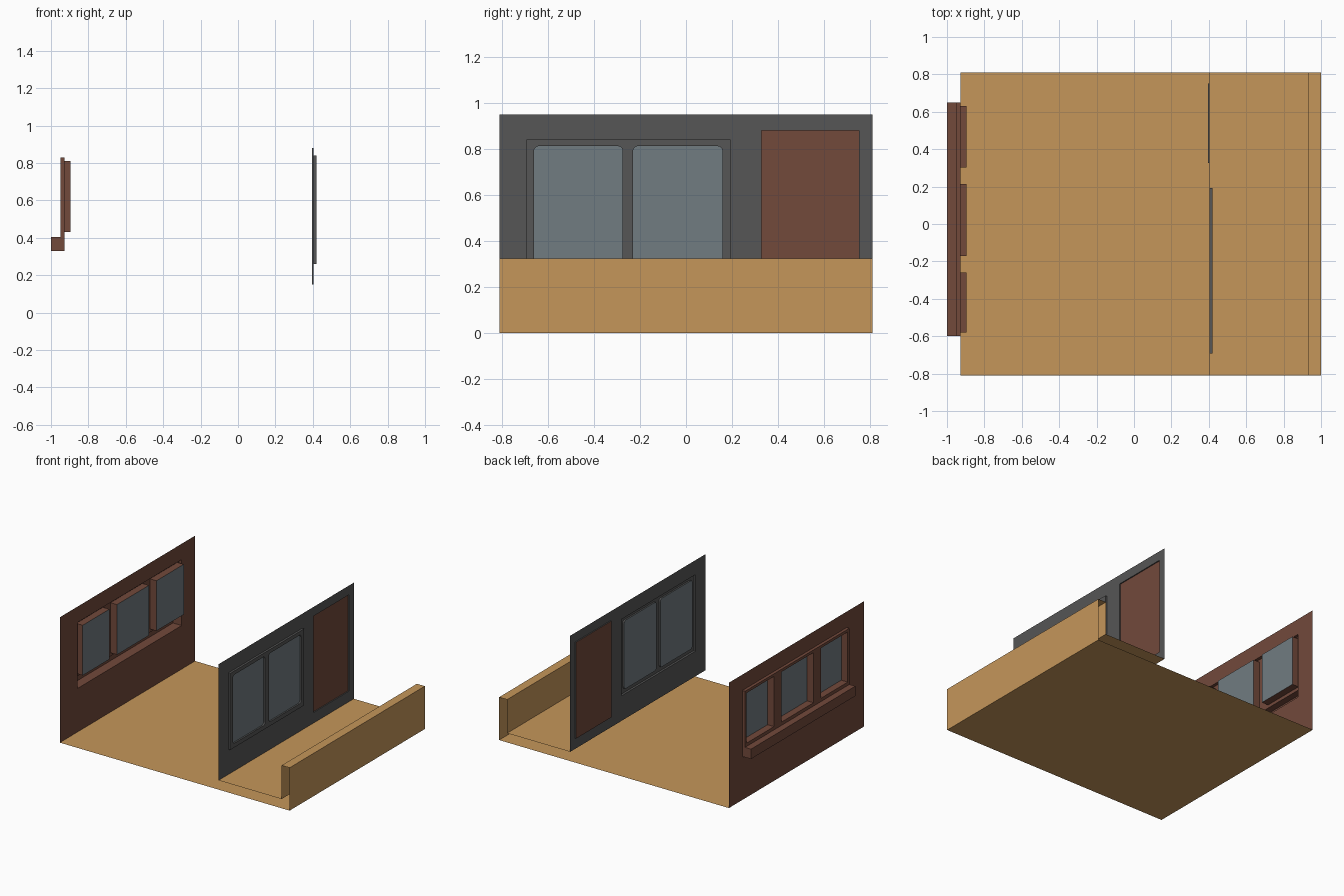
import bpy, bmesh, math

if "Cube" in bpy.data.objects:
    bpy.data.objects.remove(bpy.data.objects["Cube"])


def material(name, rgb):
    m = bpy.data.materials.new(name)
    m.diffuse_color = (*rgb, 1)
    m.use_nodes = True
    m.node_tree.nodes["Principled BSDF"].inputs["Base Color"].default_value = m.diffuse_color
    return m


TAN = material("tan", (0.56, 0.305, 0.102))
BROWN = material("red brown", (0.17, 0.067, 0.044))
GREY = material("dark grey", (0.092, 0.092, 0.092))
GLASS = material("blue grey glass", (0.165, 0.2, 0.22))


def rect(y0, y1, z0, z1, r=0.0):
    """Anticlockwise loop in the y-z plane, with optional rounded corners."""
    if not r:
        return [(y0, z0), (y1, z0), (y1, z1), (y0, z1)]
    pts = []
    for cy, cz, start in ((y1 - r, z0 + r, -90), (y1 - r, z1 - r, 0),
                          (y0 + r, z1 - r, 90), (y0 + r, z0 + r, 180)):
        for i in range(4):
            a = math.radians(start + 30 * i)
            pts.append((cy + r * math.cos(a), cz + r * math.sin(a)))
    return pts


def sheet(bm, x, outer, holes=(), facing=1):
    """Flat upright sheet at x with cut openings."""
    edges = []
    for loop in (outer, *holes):
        vs = [bm.verts.new((x, y, z)) for y, z in loop]
        edges += [bm.edges.new((vs[i - 1], vs[i])) for i in range(len(vs))]
    out = bmesh.ops.triangle_fill(bm, edges=edges, use_beauty=True, use_dissolve=False)
    for f in out["geom"]:
        if isinstance(f, bmesh.types.BMFace):
            f.normal_update()
            if f.normal.x * facing < 0:
                f.normal_flip()


def tube(bm, x0, x1, loop, sides=None):
    """Side faces joining the loop at x0 to the loop at x1."""
    n = len(loop)
    for i in (range(n) if sides is None else sides):
        a, b = loop[i], loop[(i + 1) % n]
        bm.faces.new([bm.verts.new(p) for p in
                      ((x0, *a), (x0, *b), (x1, *b), (x1, *a))])


def finish(bm, name, mat):
    bmesh.ops.remove_doubles(bm, verts=bm.verts, dist=1e-5)
    me = bpy.data.meshes.new(name)
    bm.to_mesh(me)
    bm.free()
    me.materials.append(mat)
    ob = bpy.data.objects.new(name, me)
    bpy.context.collection.objects.link(ob)


def pane(name, x, loop, mat, facing):
    bm = bmesh.new()
    sheet(bm, x, loop, facing=facing)
    finish(bm, name, mat)


Y, H = 0.81, 0.95            # half width and wall height
XO, XP = -0.927, 0.404       # outer wall and partition planes
DECK, RAIL = 0.07, 0.325     # balcony floor and parapet heights

# Floor, parapet and raised balcony floor: one open-ended folded sheet
bm = bmesh.new()
path = [(XO, 0), (1, 0), (1, RAIL), (0.933, RAIL), (0.933, DECK), (XP, DECK)]
for i, (p, q) in enumerate(zip(path, path[1:])):
    vs = [bm.verts.new((x, y, z)) for (x, z), y in ((p, -Y), (q, -Y), (q, Y), (p, Y))]
    bm.faces.new(vs)
finish(bm, "floor_and_parapet", TAN)

# Outer wall with bumped-out window surround and sill
bm = bmesh.new()
y0, y1, z0, zs, z1 = -0.60, 0.65, 0.33, 0.405, 0.83
upper, sill = rect(y0, y1, zs, z1), rect(y0, y1, z0, zs)
windows = [rect(a, b, 0.43, 0.81) for a, b in ((-0.58, -0.26), (-0.17, 0.213), (0.303, 0.63))]
sheet(bm, XO, rect(-Y, Y, 0, H), [rect(y0, y1, z0, z1)], -1)
sheet(bm, -0.95, upper, windows, -1)
tube(bm, -0.95, XO, upper, (1, 2, 3))
sheet(bm, -1.0, sill, facing=-1)
tube(bm, -1.0, XO, sill, (0, 1, 3))
tube(bm, -1.0, -0.95, sill, (2,))
for w in windows:
    tube(bm, -0.896, -0.95, w)
finish(bm, "outer_wall", BROWN)
for i, w in enumerate(windows):
    pane(f"outer_window_glass_{i + 1}", -0.896, w, GLASS, -1)

# Partition wall with raised window frame and recessed door
bm = bmesh.new()
frame = rect(-0.693, 0.193, 0.26, 0.84)
door = rect(0.327, 0.752, 0.15, 0.88)
panels = [rect(a, b, 0.292, 0.812, 0.02) for a, b in ((-0.66, -0.275), (-0.23, 0.158))]
sheet(bm, XP, rect(-Y, Y, DECK, H), [frame, door])
tube(bm, XP, 0.42, frame)
sheet(bm, 0.42, frame, panels)
for p in panels:
    tube(bm, 0.42, 0.408, p)
tube(bm, XP, 0.396, door)
finish(bm, "partition_wall", GREY)
for i, p in enumerate(panels):
    pane(f"partition_window_glass_{i + 1}", 0.408, p, GLASS, 1)
pane("door", 0.396, door, BROWN, 1)
